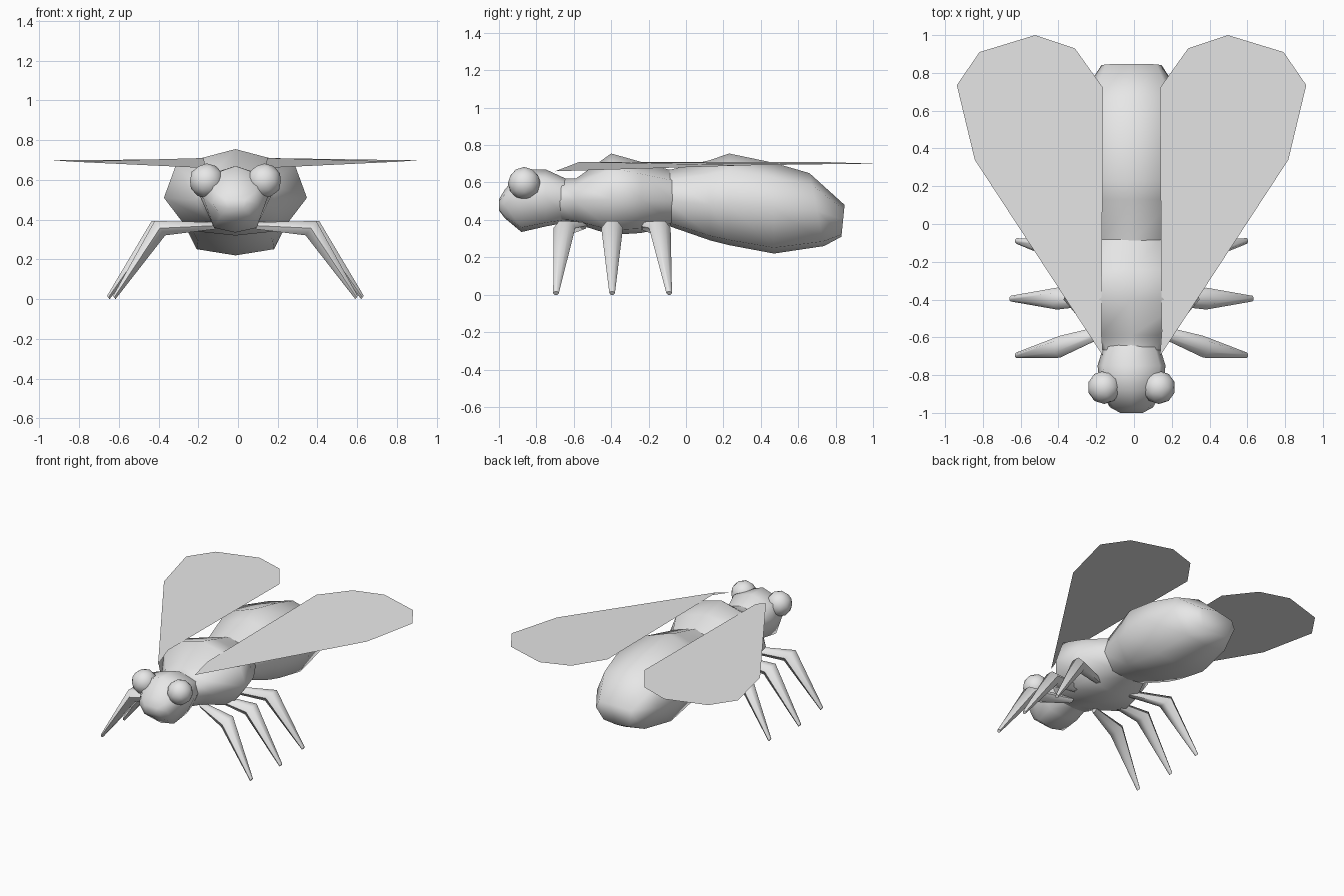
import bpy, bmesh, math
from mathutils import Vector

cube = bpy.data.objects.get("Cube")
if cube:
    bpy.data.objects.remove(cube)

CX = -0.013  # body centre line

grey = bpy.data.materials.new("light_grey")
grey.use_nodes = True
grey.diffuse_color = (0.8, 0.8, 0.8, 1)
grey.node_tree.nodes["Principled BSDF"].inputs["Base Color"].default_value = (0.8, 0.8, 0.8, 1)


def finish(name, bm, angle=60):
    mesh = bpy.data.meshes.new(name)
    bm.to_mesh(mesh)
    bm.free()
    mesh.materials.append(grey)
    obj = bpy.data.objects.new(name, mesh)
    bpy.context.collection.objects.link(obj)
    bpy.ops.object.select_all(action='DESELECT')
    obj.select_set(True)
    bpy.context.view_layer.objects.active = obj
    bpy.ops.object.shade_smooth_by_angle(angle=math.radians(angle))
    return obj


def loft(name, rings):
    """Skin a closed tube through rings of points and cap both ends."""
    bm = bmesh.new()
    loops = [[bm.verts.new(p) for p in ring] for ring in rings]
    n = len(loops[0])
    for a, b in zip(loops, loops[1:]):
        for i in range(n):
            j = (i + 1) % n
            bm.faces.new((a[i], a[j], b[j], b[i]))
    bm.faces.new(loops[0])
    bm.faces.new(loops[-1])
    bmesh.ops.recalc_face_normals(bm, faces=bm.faces)
    return finish(name, bm)


def section(y, w, top, mid, bot, lean=0.0):
    """Eight-sided cross-section; lean moves the top back and the bottom forward."""
    half = [(0, top), (0.83 * w, mid + 0.68 * (top - mid)), (w, mid),
            (0.65 * w, mid + 0.87 * (bot - mid)), (0, bot)]
    pts = half + [(-x, z) for x, z in half[-2:0:-1]]
    return [(CX + x, y + lean * (z - mid), z) for x, z in pts]


# Body: head, thorax and abdomen
loft("head", [section(*s) for s in (
    (-1.00, 0.06, 0.51, 0.48, 0.45),
    (-0.97, 0.115, 0.56, 0.48, 0.41),
    (-0.88, 0.165, 0.67, 0.52, 0.335),
    (-0.75, 0.18, 0.67, 0.52, 0.365),
    (-0.62, 0.14, 0.61, 0.50, 0.39))])
loft("thorax", [section(*s) for s in (
    (-0.68, 0.15, 0.62, 0.50, 0.39),
    (-0.59, 0.20, 0.62, 0.50, 0.38),
    (-0.40, 0.36, 0.755, 0.51, 0.32),
    (-0.24, 0.31, 0.71, 0.51, 0.33),
    (-0.06, 0.20, 0.66, 0.50, 0.37))])
loft("abdomen", [section(*s) for s in (
    (-0.10, 0.20, 0.665, 0.50, 0.37),
    (0.13, 0.27, 0.72, 0.48, 0.29),
    (0.23, 0.29, 0.755, 0.48, 0.265),
    (0.47, 0.30, 0.705, 0.46, 0.22),
    (0.70, 0.25, 0.65, 0.45, 0.26, -0.2),
    (0.84, 0.16, 0.48, 0.40, 0.31, 0.1))])

# Eyes
for side, label in ((1, "left"), (-1, "right")):
    bm = bmesh.new()
    bmesh.ops.create_icosphere(bm, subdivisions=2, radius=0.088)
    bmesh.ops.translate(bm, verts=bm.verts, vec=(CX + side * 0.145, -0.865, 0.595))
    finish(label + "_eye", bm)


# Legs: bent tapering tubes
def leg_ring(centre, tall, wide, direction):
    d = Vector(direction).normalized()
    across = Vector((0, 1, 0))
    up = across.cross(d).normalized()
    return [Vector(centre) + across * wide * math.cos(t) + up * tall * math.sin(t)
            for t in (i * math.tau / 6 for i in range(6))]


for pos, root_y, knee_y, tip_y, reach in (
        ("front", -0.55, -0.65, -0.695, 0.0),
        ("middle", -0.395, -0.395, -0.395, 0.03),
        ("hind", -0.24, -0.14, -0.09, 0.0)):
    for side, label in ((1, "left"), (-1, "right")):
        path = (((0.10, root_y, 0.37), 0.02, 0.025, (side, 0, 0)),
                ((0.38 + reach / 2, knee_y, 0.357), 0.052, 0.058, (side * 0.8, 0, -0.6)),
                ((0.61 + reach, tip_y, 0.008), 0.012, 0.015, (side * 0.8, 0, -0.6)))
        loft(f"{label}_{pos}_leg", [
            leg_ring((CX + side * c[0], c[1], c[2]), t, w, d) for c, t, w, d in path])

# Wings: thin single sheets folded down at the root
outline = [(0.15, -0.70, 0.66), (0.83, 0.34, 0.692), (0.925, 0.735, 0.70),
           (0.805, 0.91, 0.70), (0.51, 1.0, 0.70), (0.30, 0.93, 0.703),
           (0.15, 0.72, 0.71), (0.16, -0.57, 0.71)]
for side, label in ((1, "left"), (-1, "right")):
    bm = bmesh.new()
    face = bm.faces.new([bm.verts.new((CX + side * x, y, z)) for x, y, z in outline])
    if side < 0:
        face.normal_flip()
    finish(label + "_wing", bm)
